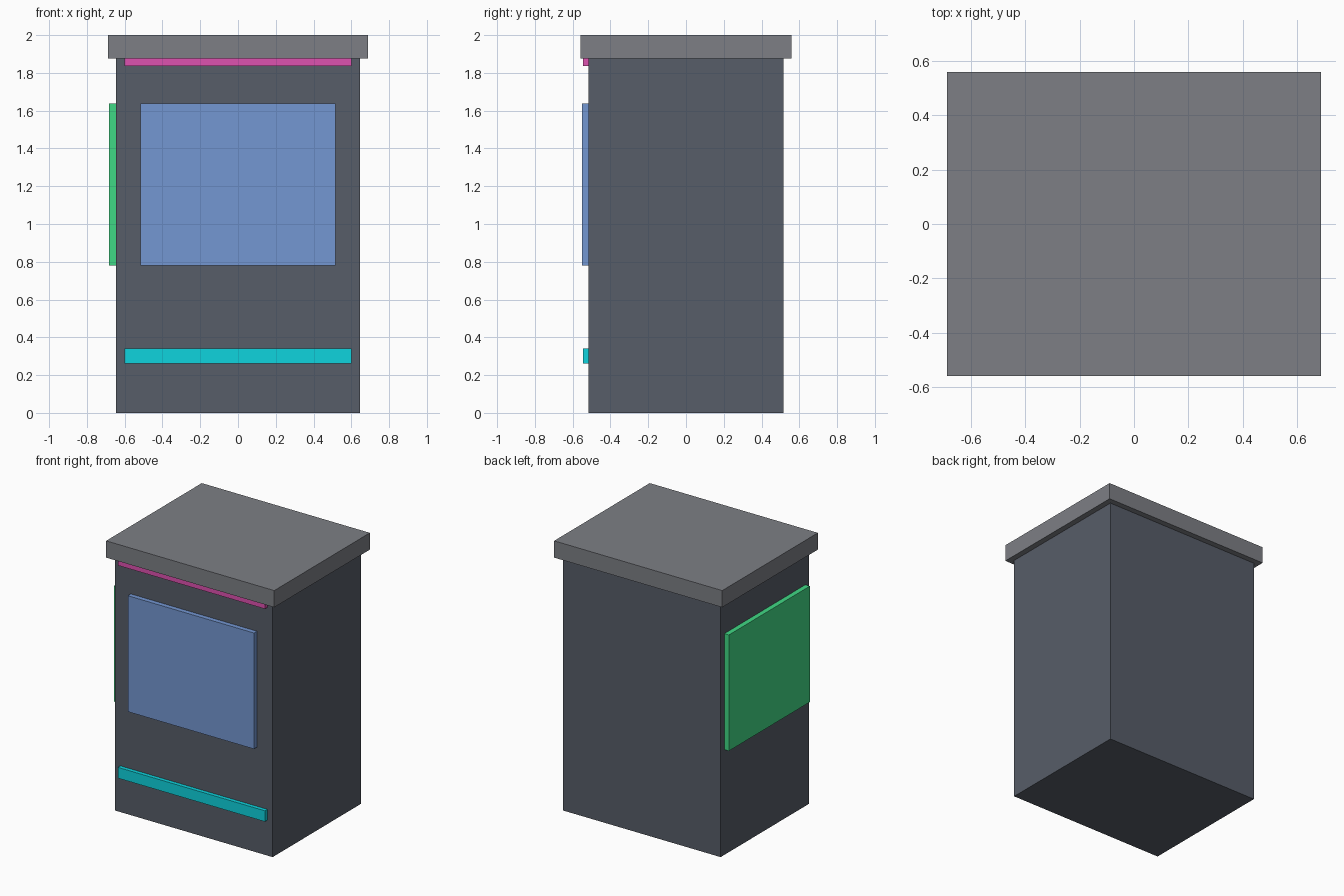
import bpy
import bmesh
from mathutils import Vector

if "Cube" in bpy.data.objects:
    bpy.data.objects.remove(bpy.data.objects["Cube"])


def linear(c):
    c /= 255
    return c / 12.92 if c <= 0.04045 else ((c + 0.055) / 1.055) ** 2.4


def box(name, low, high, rgb):
    """Flat-faced box between two opposite corners, with a display colour."""
    low, high = Vector(low), Vector(high)
    bm = bmesh.new()
    bmesh.ops.create_cube(bm, size=1)
    bmesh.ops.scale(bm, vec=high - low, verts=bm.verts)
    mesh = bpy.data.meshes.new(name)
    bm.to_mesh(mesh)
    bm.free()
    mat = bpy.data.materials.new(name + "_colour")
    mat.diffuse_color = (*[linear(c) for c in rgb], 1)
    mat.use_nodes = True
    mat.node_tree.nodes["Principled BSDF"].inputs["Base Color"].default_value = mat.diffuse_color
    mesh.materials.append(mat)
    obj = bpy.data.objects.new(name, mesh)
    obj.location = (low + high) / 2
    bpy.context.collection.objects.link(obj)
    return obj


W, D, EAVE = 0.645, 0.516, 1.876   # body half width, half depth, height

# Main block and overhanging roof slab
box("body", (-W, -D, 0), (W, D, EAVE), (87, 93, 104))
box("roof", (-0.688, -0.559, EAVE), (0.688, 0.559, 2), (125, 127, 133))

# Window on the front and sign panel on the left side, slightly sunk in the wall
box("front_window", (-0.516, -0.551, 0.779), (0.516, -0.49, 1.637), (116, 151, 210))
box("side_panel", (-0.682, -0.473, 0.779), (-0.62, 0.473, 1.637), (64, 217, 133))

# Light strips across the front; the upper one runs up into the roof
for name, z, rgb in (("lower_light_strip", 0.262, (14, 212, 222)),
                     ("upper_light_strip", 1.836, (222, 82, 176))):
    box(name, (-0.602, -0.545, z), (0.602, -0.49, z + 0.08), rgb)
